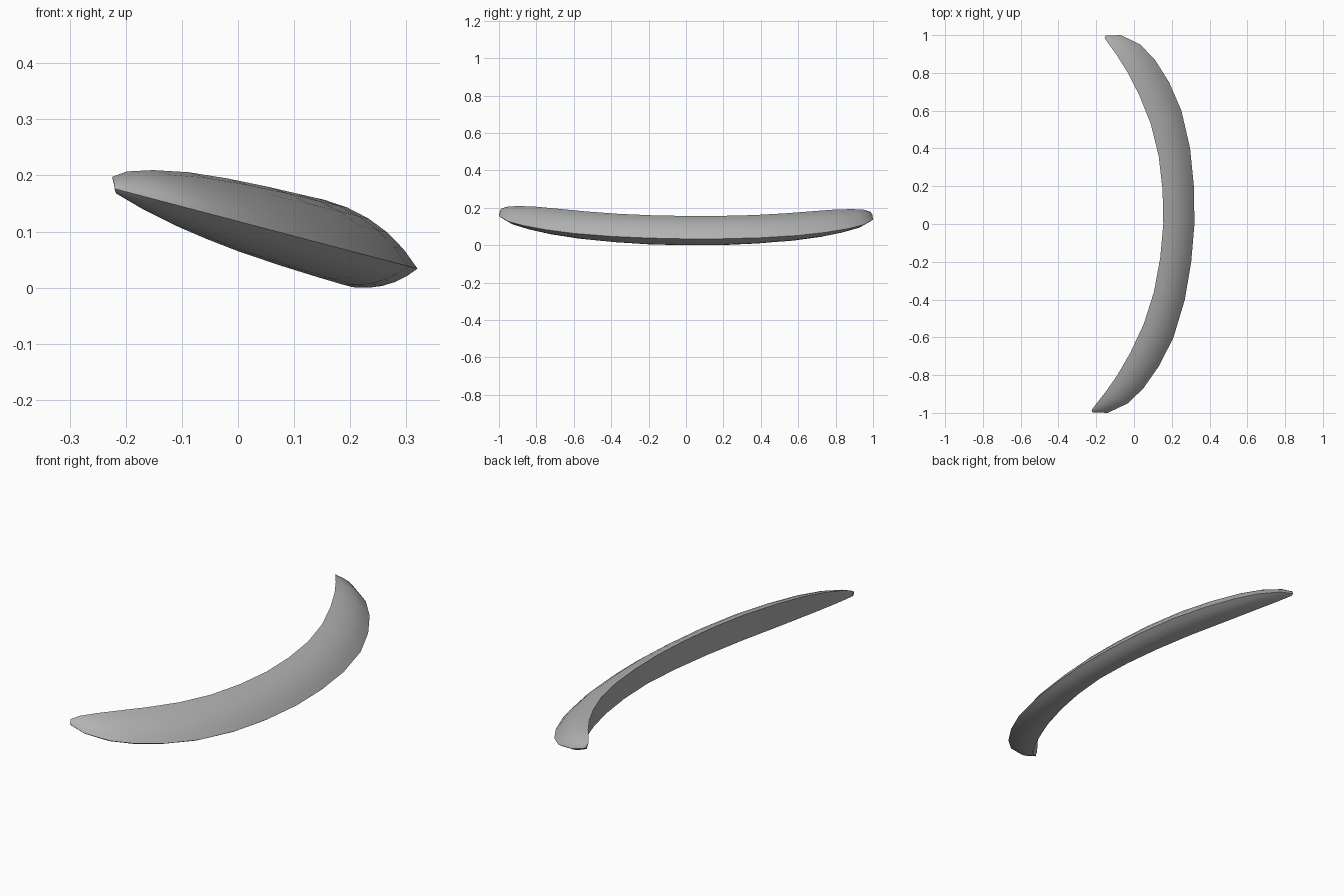
import bpy
import bmesh
import math
from mathutils import Vector

cube = bpy.data.objects.get("Cube")
if cube:
    bpy.data.objects.remove(cube, do_unlink=True)

SLOPE = 0.264      # tilt of the rim plane towards +x
TWIST = 0.035      # small turn about the vertical
STEPS = 5          # facets from each inner edge to the rim

# Half of the crescent, middle to tip: rim (y, x), inner top (y, x, z), inner bottom (y, x, z)
STATIONS = [
    ((0, .32), (0, .155, .158), (0, .21, .002)),
    ((.2, .31), (.18, .145, .16), (.19, .195, .005)),
    ((.4, .283), (.36, .118, .166), (.37, .155, .017)),
    ((.6, .23), (.53, .07, .177), (.55, .095, .036)),
    ((.75, .16), (.68, .005, .19), (.7, .025, .06)),
    ((.87, .08), (.8, -.06, .2), (.8, -.03, .082)),
    ((.95, 0), (.89, -.12, .203), (.88, -.08, .104)),
    ((1, -.105), (.95, -.165, .2), (.945, -.135, .132)),
    ((.997, -.185), (.985, -.19, .19), (.985, -.182, .16)),
]


def place(y, x, z, side):
    """Mirror a point to one side, then apply the small turn."""
    shift = TWIST * y * side
    return Vector((x + shift, y * side, z - SLOPE * shift))


def bulge(a, b, sign):
    """Curved facets from a to b, swelling up (+1) or down (-1)."""
    chord = b - a
    d = chord.normalized()
    up = Vector((0, 0, 1))
    out = (up - d * up.dot(d)).normalized() * sign
    mid = (a + b) / 2 + out * chord.length * 0.2
    ts = [i / STEPS for i in range(STEPS + 1)]
    return [a * (1 - t) ** 2 + mid * 2 * t * (1 - t) + b * t * t for t in ts]


def section(station, side):
    (ry, rx), top, bottom = station
    rim = place(ry, rx, 0.12 - SLOPE * rx, side)
    upper = bulge(place(*top, side), rim, 1)
    lower = bulge(rim, place(*bottom, side), -1)
    return upper + lower[1:]


# Crescent body: loft the sections from one tip to the other
sections = [section(s, -1) for s in reversed(STATIONS)]
sections += [section(s, 1) for s in STATIONS[1:]]

bm = bmesh.new()
rings = [[bm.verts.new(p) for p in pts] for pts in sections]
n = len(rings[0])
for a, b in zip(rings, rings[1:]):
    for i in range(n):
        j = (i + 1) % n
        bm.faces.new((a[i], a[j], b[j], b[i]))
bm.faces.new(rings[0])
bm.faces.new(rings[-1])
bmesh.ops.recalc_face_normals(bm, faces=bm.faces)

# Rest the lowest point on the ground
low = min(v.co.z for v in bm.verts)
bmesh.ops.translate(bm, verts=bm.verts, vec=(0, 0, -low))

# Keep the rim and the inner edges crisp
for a, b in zip(rings, rings[1:]):
    for i in (0, STEPS, n - 1):
        bm.edges.get((a[i], b[i])).smooth = False

mesh = bpy.data.meshes.new("crescent_body")
bm.to_mesh(mesh)
bm.free()
body = bpy.data.objects.new("crescent_body", mesh)
bpy.context.collection.objects.link(body)

# Plain grey material
grey = bpy.data.materials.new("plain_grey")
grey.use_nodes = True
colour = (0.45, 0.45, 0.45, 1)
grey.diffuse_color = colour
grey.node_tree.nodes["Principled BSDF"].inputs["Base Color"].default_value = colour
mesh.materials.append(grey)

bpy.ops.object.select_all(action="DESELECT")
body.select_set(True)
bpy.context.view_layer.objects.active = body
bpy.ops.object.shade_smooth_by_angle(angle=math.radians(35), keep_sharp_edges=True)
